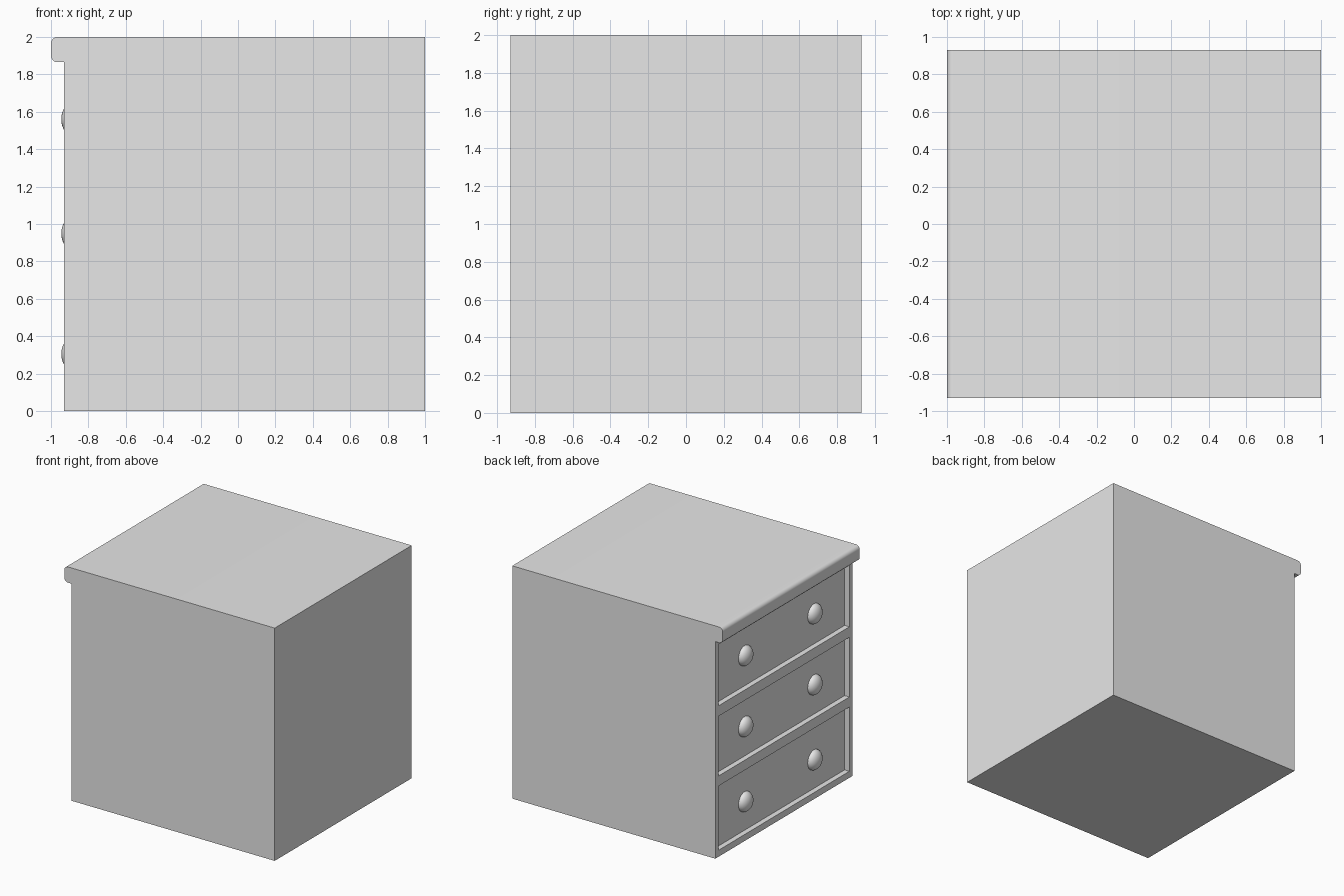
import bpy, bmesh
from math import cos, sin, pi, radians

cube = bpy.data.objects.get("Cube")
if cube:
    bpy.data.objects.remove(cube, do_unlink=True)

paint = bpy.data.materials.new("plain grey")
paint.use_nodes = True
paint.diffuse_color = (0.8, 0.8, 0.8, 1)
paint.node_tree.nodes["Principled BSDF"].inputs["Base Color"].default_value = (0.8, 0.8, 0.8, 1)

HALF = 0.93      # half width along y
FACE = -0.93     # plane of the drawer frame
PANEL = -0.887   # plane of the drawer fronts
OPEN = 0.89      # half width of the drawer openings


def make(name, bm):
    bmesh.ops.recalc_face_normals(bm, faces=bm.faces)
    mesh = bpy.data.meshes.new(name)
    bm.to_mesh(mesh)
    bm.free()
    mesh.materials.append(paint)
    obj = bpy.data.objects.new(name, mesh)
    bpy.context.collection.objects.link(obj)
    return obj


def box(name, x0, x1, y, z0, z1):
    bm = bmesh.new()
    bmesh.ops.create_cube(bm, size=1)
    bmesh.ops.scale(bm, vec=(x1 - x0, 2 * y, z1 - z0), verts=bm.verts)
    bmesh.ops.translate(bm, vec=((x0 + x1) / 2, 0, (z0 + z1) / 2), verts=bm.verts)
    return make(name, bm)


def smooth(obj):
    bpy.ops.object.select_all(action="DESELECT")
    obj.select_set(True)
    bpy.context.view_layer.objects.active = obj
    bpy.ops.object.shade_smooth_by_angle(angle=radians(35))


def arc(cx, cz, r, start):
    steps = [radians(start) + i * pi / 16 for i in range(9)]
    return [(cx + r * cos(a), cz + r * sin(a)) for a in steps]


# Cabinet: side profile with a rounded lip, extruded across the width
profile = [(1, 0), (1, 2)]
profile += arc(-0.965, 1.965, 0.035, 90) + arc(-0.965, 1.9, 0.035, 180)
profile += [(FACE, 1.865), (FACE, 0)]
bm = bmesh.new()
side = bm.faces.new([bm.verts.new((x, -HALF, z)) for x, z in profile])
ext = bmesh.ops.extrude_face_region(bm, geom=[side])
moved = [v for v in ext["geom"] if isinstance(v, bmesh.types.BMVert)]
bmesh.ops.translate(bm, vec=(0, 2 * HALF, 0), verts=moved)
cabinet = make("cabinet", bm)

# Drawers: an opening, a set-back front and two domed knobs each
drawers = {"top": (1.297, 1.825, 1.56), "middle": (0.694, 1.207, 0.95), "bottom": (0.056, 0.608, 0.305)}
for level, (low, high, knob_z) in drawers.items():
    cutter = box(level + "_opening_cutter", FACE - 0.04, PANEL + 0.06, OPEN, low, high)
    cutter.hide_render = True
    cut = cabinet.modifiers.new(level + " opening", "BOOLEAN")
    cut.operation, cut.solver, cut.object = "DIFFERENCE", "EXACT", cutter
    bpy.context.view_layer.objects.active = cabinet
    bpy.ops.object.modifier_apply(modifier=cut.name)
    bpy.data.objects.remove(cutter, do_unlink=True)

    gap = 0.002
    box(level + "_drawer_front", PANEL, PANEL + 0.06, OPEN - gap, low + gap, high - gap)

    for hand, y in (("left", -0.47), ("right", 0.47)):
        bm = bmesh.new()
        bmesh.ops.create_uvsphere(bm, u_segments=32, v_segments=16, radius=1)
        bmesh.ops.scale(bm, vec=(0.058, 0.085, 0.085), verts=bm.verts)
        bmesh.ops.translate(bm, vec=(PANEL, y, knob_z), verts=bm.verts)
        smooth(make(f"{level}_{hand}_knob", bm))

smooth(cabinet)
